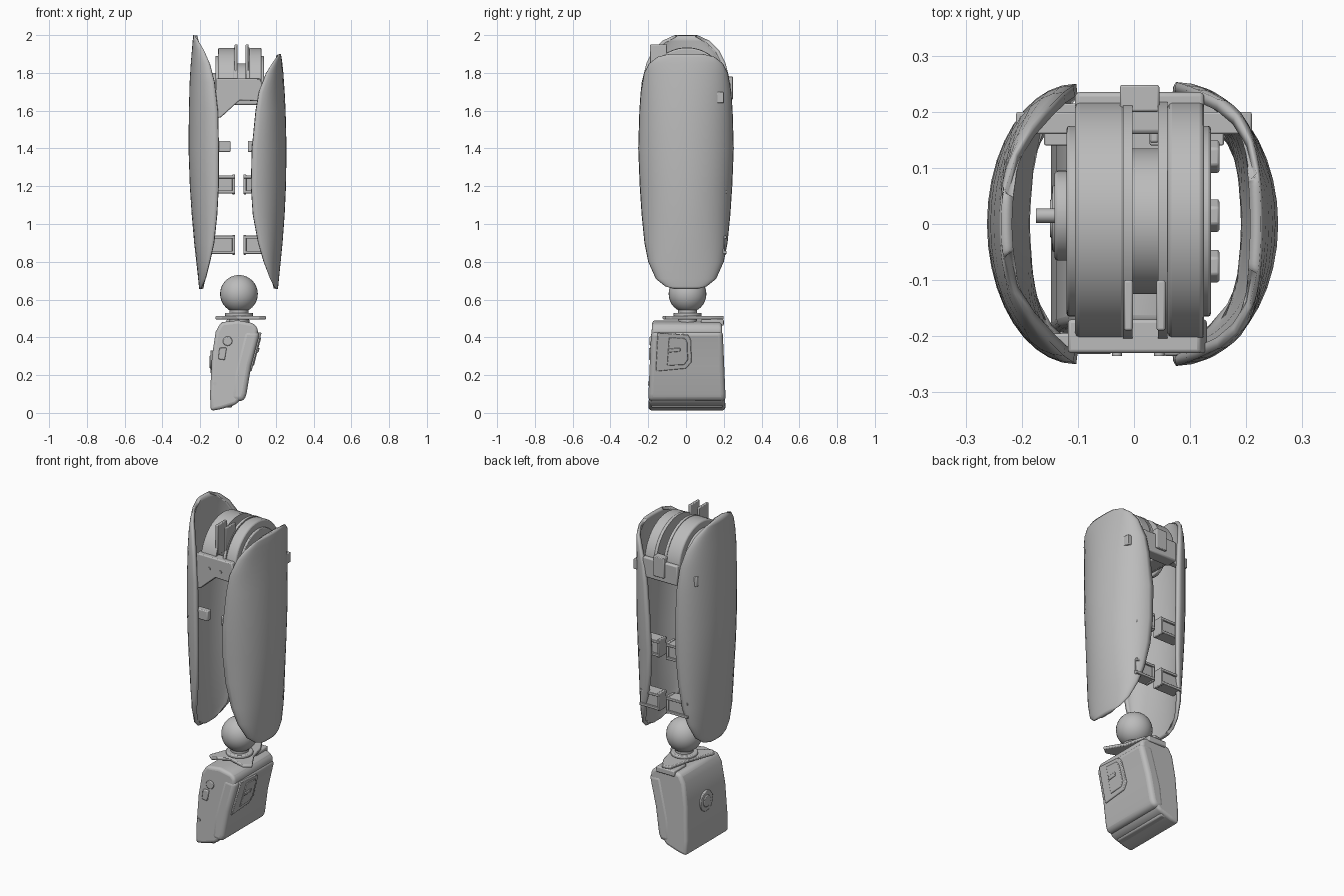
import bpy, bmesh, math
from mathutils import Vector

if "Cube" in bpy.data.objects:
    bpy.data.objects.remove(bpy.data.objects["Cube"], do_unlink=True)

GREY = (0.5, 0.5, 0.5, 1.0)
grey = bpy.data.materials.new("plain grey")
grey.use_nodes = True
grey.diffuse_color = GREY
grey.node_tree.nodes["Principled BSDF"].inputs["Base Color"].default_value = GREY


def finish(name, bm, bevel=0.0, angle=35, segments=2, fix=True):
    if fix:
        bmesh.ops.recalc_face_normals(bm, faces=bm.faces)
    mesh = bpy.data.meshes.new(name)
    bm.to_mesh(mesh)
    bm.free()
    mesh.materials.append(grey)
    ob = bpy.data.objects.new(name, mesh)
    bpy.context.collection.objects.link(ob)
    if bevel:
        mod = ob.modifiers.new("bevel", "BEVEL")
        mod.width, mod.segments, mod.limit_method = bevel, segments, "ANGLE"
    bpy.ops.object.select_all(action="DESELECT")
    ob.select_set(True)
    bpy.context.view_layer.objects.active = ob
    bpy.ops.object.shade_smooth_by_angle(angle=math.radians(angle))
    return ob


def prism(name, pts, axis, lo, hi, **kw):
    """Extrude a 2D outline along an axis; the points use the other two axes in order."""
    bm = bmesh.new()
    ends = []
    for d in (lo, hi):
        ring = []
        for p in pts:
            co = list(p)
            co.insert("xyz".index(axis), d)
            ring.append(bm.verts.new(co))
        ends.append(ring)
        bm.faces.new(ring)
    n = len(pts)
    for i in range(n):
        k = (i + 1) % n
        bm.faces.new((ends[0][i], ends[0][k], ends[1][k], ends[1][i]))
    return finish(name, bm, **kw)


def box(name, x, y, z, **kw):
    return prism(name, [(x[0], y[0]), (x[1], y[0]), (x[1], y[1]), (x[0], y[1])], "z", *z, **kw)


def arc(cy, cz, r, a0=0, a1=360, n=32):
    steps = n if a1 - a0 == 360 else n + 1
    return [(cy + r * math.cos(math.radians(a0 + (a1 - a0) * i / n)),
             cz + r * math.sin(math.radians(a0 + (a1 - a0) * i / n))) for i in range(steps)]


# Curved cover shells: rows of height, outer x, rim x, half width
def shell(name, side, rows, n=20):
    bm = bmesh.new()
    grid = []
    for z, outer, rim, w in rows:
        angles = [math.pi * (j / n - 0.5) for j in range(n + 1)]
        grid.append([bm.verts.new((side * (rim + (outer - rim) * math.cos(a)),
                                   w * math.sin(a), z)) for a in angles])
    for a, b in zip(grid, grid[1:]):
        for j in range(n):
            f = [a[j], a[j + 1], b[j + 1], b[j]]
            bm.faces.new(f if side > 0 else f[::-1])
    ob = finish(name, bm, angle=50, fix=False)
    mod = ob.modifiers.new("thickness", "SOLIDIFY")
    mod.thickness, mod.offset = 0.02, -1


shell("left_shell", 1, [
    (0.655, 0.21, 0.203, 0.06), (0.67, 0.213, 0.19, 0.11), (0.71, 0.217, 0.17, 0.16),
    (0.8, 0.226, 0.137, 0.2), (0.9, 0.236, 0.108, 0.22), (1.05, 0.247, 0.08, 0.235),
    (1.2, 0.254, 0.07, 0.245), (1.4, 0.257, 0.075, 0.253), (1.6, 0.252, 0.095, 0.247),
    (1.7, 0.247, 0.112, 0.24), (1.8, 0.24, 0.15, 0.222), (1.85, 0.235, 0.18, 0.195),
    (1.885, 0.23, 0.205, 0.15), (1.9, 0.226, 0.218, 0.09)])
shell("right_shell", -1, [
    (0.655, 0.205, 0.198, 0.06), (0.67, 0.207, 0.188, 0.11), (0.71, 0.211, 0.172, 0.16),
    (0.8, 0.221, 0.15, 0.2), (0.9, 0.232, 0.128, 0.22), (1.05, 0.245, 0.112, 0.235),
    (1.2, 0.255, 0.104, 0.245), (1.4, 0.262, 0.103, 0.25), (1.6, 0.26, 0.108, 0.247),
    (1.75, 0.256, 0.125, 0.235), (1.85, 0.25, 0.15, 0.21), (1.92, 0.244, 0.18, 0.175),
    (1.97, 0.24, 0.21, 0.125), (2.0, 0.237, 0.23, 0.06)])

# Upper joint: two broad rims, recessed core, thin flanges and side discs
CY, CZ = 0.005, 1.72
for name, lo, hi, r in (("joint_rim_right", -0.105, -0.015, 0.213),
                        ("joint_rim_left", 0.06, 0.125, 0.213),
                        ("joint_core", -0.02, 0.065, 0.13)):
    prism(name, arc(CY, CZ, r, -19, 199, 36), "x", lo, hi, bevel=0.008)
for name, lo in (("flange_right", -0.02), ("flange_left", 0.043)):
    prism(name, arc(CY, CZ, 0.215, -10, 190, 36), "x", lo, lo + 0.017)
for i, lo in enumerate((-0.018, 0.04)):
    box("front_post_" + str(i), (lo, lo + 0.016), (-0.19, -0.1), (1.77, 1.95), bevel=0.004)
prism("side_disc_right", arc(CY, CZ, 0.17, -22, 202), "x", -0.12, -0.1, bevel=0.005)
prism("side_disc_left", arc(CY, CZ, 0.17, -22, 202), "x", 0.12, 0.137, bevel=0.005)
prism("hub_cap_right", arc(0.015, CZ, 0.08), "x", -0.142, -0.115, bevel=0.006)
prism("axle_right", arc(0.015, CZ, 0.013, n=12), "x", -0.175, -0.11)
for i, y in enumerate((0.12, 0.015, -0.075)):
    prism("side_lug_" + str(i), arc(y, CZ + 0.02, 0.03, n=6), "x", 0.13, 0.152, bevel=0.004)

# Joint mounting brackets, front and back
prism("front_bracket", [(-0.118, 1.77), (0.118, 1.77), (0.13, 1.73), (0.128, 1.65), (0.01, 1.655),
                        (-0.03, 1.62), (-0.09, 1.565), (-0.112, 1.56)], "y", -0.23, -0.17, bevel=0.006)
for i, x in enumerate((-0.03, 0.045)):
    prism("bracket_bolt_" + str(i), arc(x, 1.7, 0.009, n=12), "y", -0.235, -0.22)
box("back_bracket", (-0.105, 0.125), (0.16, 0.235), (1.63, 1.75), bevel=0.008)
box("back_tab", (-0.025, 0.045), (0.2, 0.248), (1.66, 1.78), bevel=0.004)
box("shell_mount_right", (-0.21, -0.1), (0.16, 0.2), (1.64, 1.7), bevel=0.004)
box("shell_mount_left", (0.12, 0.21), (0.16, 0.2), (1.64, 1.7), bevel=0.004)

# Clips reaching inward from the shells: block, upper and lower lips, end stop
for level, z in (("middle", 1.21), ("lower", 0.89)):
    for side, s, tip, root in (("right", -1, 0.015, 0.16), ("left", 1, 0.028, 0.16)):
        span = sorted((s * tip, s * root))
        stop = sorted((s * tip, s * (tip + 0.016)))
        name = level + "_clip_" + side
        box(name + "_web", span, (0.165, 0.205), (z - 0.036, z + 0.036))
        for part, h in (("_top_lip", 0.04), ("_bottom_lip", -0.04)):
            box(name + part, span, (0.14, 0.215), (z + h - 0.008, z + h + 0.008), bevel=0.003)
        box(name + "_stop", stop, (0.145, 0.212), (z - 0.053, z + 0.053), bevel=0.004)
box("upper_clip_right", (-0.15, -0.04), (-0.232, -0.195), (1.38, 1.44), bevel=0.005)
box("upper_clip_left", (0.052, 0.12), (-0.235, -0.2), (1.38, 1.44), bevel=0.005)

# Ball joint on a three-armed plate
bm = bmesh.new()
bmesh.ops.create_uvsphere(bm, u_segments=28, v_segments=16, radius=0.1)
bmesh.ops.translate(bm, verts=bm.verts, vec=Vector((0.005, 0.008, 0.63)))
finish("ball", bm)
prism("ball_neck", arc(0.005, 0.008, 0.05, n=20), "z", 0.47, 0.56)
prism("ball_collar", arc(0.005, 0.008, 0.075, n=20), "z", 0.51, 0.53, bevel=0.006)
prism("arm_plate", [(-0.12, -0.1), (-0.09, -0.125), (0.0, -0.075), (0.11, -0.11), (0.15, -0.08),
                    (0.085, 0.03), (0.06, 0.13), (0.02, 0.2), (-0.03, 0.19), (-0.06, 0.06)],
      "z", 0.495, 0.513, bevel=0.005)
box("rear_ledge", (-0.06, 0.06), (0.08, 0.2), (0.462, 0.496), bevel=0.006)


# Slanted lower body, narrowing in depth towards the top
def taper(ob, top, base, z0=0.0, z1=0.48):
    for v in ob.data.vertices:
        t = min(max((v.co.z - z0) / (z1 - z0), 0), 1)
        v.co.y = 0.005 + (v.co.y - 0.005) * (base + (top - base) * t)


body = prism("lower_body", [(-0.09, 0.48), (0.0, 0.49), (0.08, 0.475), (0.105, 0.45), (0.105, 0.42),
                            (0.055, 0.25), (0.03, 0.09), (-0.01, 0.045), (-0.09, 0.02), (-0.145, 0.01),
                            (-0.148, 0.1), (-0.138, 0.3), (-0.118, 0.43)],
             "y", -0.2, 0.21, bevel=0.035, segments=4)
taper(body, 0.9, 1.0)
cover = prism("side_cover", [(0.03, 0.44), (0.117, 0.43), (0.07, 0.25), (0.045, 0.1), (0.03, 0.06),
                             (-0.04, 0.065), (-0.03, 0.2)],
              "y", -0.203, 0.213, bevel=0.025, segments=4)
taper(cover, 0.9, 1.0)
box("foot_rim", (-0.138, -0.03), (-0.185, 0.195), (0.028, 0.05), bevel=0.01)


# Raised control panel lying on the sloped side
def slope(z):
    return 0.117 - (0.43 - z) * 0.26


def side_plate(name, outline, depth, height):
    ob = prism(name, outline, "x", -depth, height, bevel=0.004)
    for v in ob.data.vertices:
        v.co.x += slope(v.co.z)


side_plate("control_panel", [(-0.16, 0.22), (0.0, 0.235), (0.03, 0.27), (0.025, 0.39),
                             (0.01, 0.415), (-0.15, 0.425)], 0.03, 0.009)
side_plate("panel_screen", [(-0.1, 0.25), (-0.01, 0.255), (0.01, 0.28), (0.008, 0.37),
                            (-0.005, 0.395), (-0.09, 0.4)], 0.02, 0.014)
side_plate("panel_bar", [(-0.09, 0.32), (-0.03, 0.325), (-0.03, 0.345), (-0.09, 0.34)], 0.01, 0.02)

# Front buttons and the round hatch on the far side
prism("round_button", arc(-0.055, 0.38, 0.025, n=20), "y", -0.192, -0.165, bevel=0.004)
prism("square_button", [(-0.105, 0.285), (-0.07, 0.28), (-0.06, 0.345), (-0.098, 0.345)],
      "y", -0.196, -0.17, bevel=0.005)
prism("small_button", arc(-0.122, 0.155, 0.01, n=12), "y", -0.2, -0.17)
prism("round_hatch", arc(0.01, 0.27, 0.06, n=28), "x", -0.146, -0.12, bevel=0.004)
prism("hatch_boss", arc(0.01, 0.27, 0.035, n=20), "x", -0.15, -0.12, bevel=0.004)
